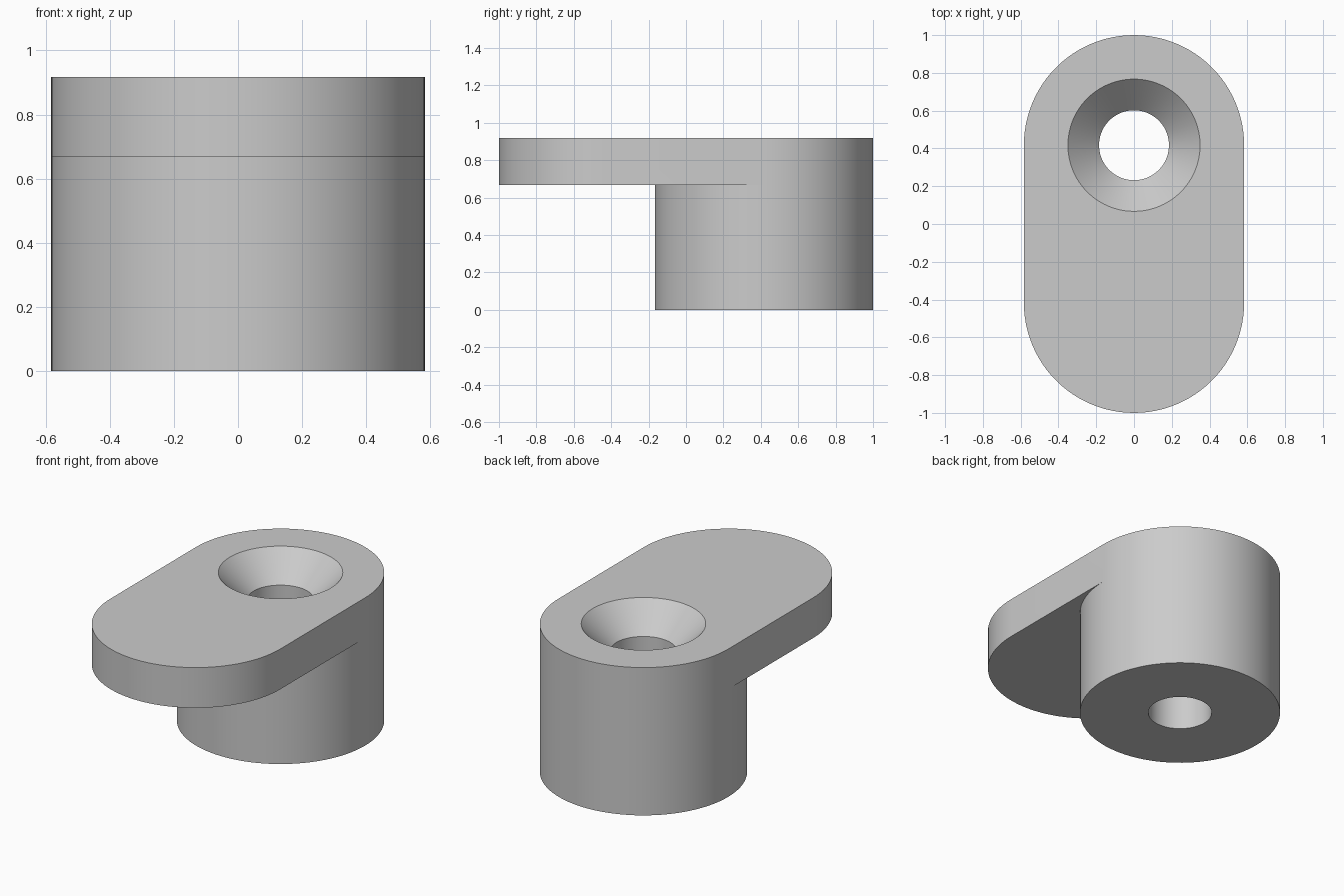
import bpy, bmesh
from math import cos, sin, pi, radians

cube = bpy.data.objects.get("Cube")
if cube:
    bpy.data.objects.remove(cube, do_unlink=True)

N = 96                      # segments round the circle
H = N // 2                  # segments in each half
R, CY = 0.583, 0.417        # end radius and boss centre
UNDER, TOP = 0.667, 0.917   # plate underside and top
RIM, BORE = 0.35, 0.185     # countersink and bore radii

grey = bpy.data.materials.new("light_grey")
grey.use_nodes = True
colour = (0.6, 0.6, 0.6, 1)
grey.diffuse_color = colour
grey.node_tree.nodes["Principled BSDF"].inputs["Base Color"].default_value = colour

bm = bmesh.new()


def arc(radius, z, start=0, count=N, shift=0):
    """Points on a circle about the boss axis, optionally moved along y."""
    angles = [2 * pi * (start + i) / N for i in range(count)]
    return [bm.verts.new((radius * cos(a), CY + shift + radius * sin(a), z))
            for a in angles]


def bridge(a, b, closed=True):
    n = len(a)
    for i in range(n if closed else n - 1):
        j = (i + 1) % n
        bm.faces.new((a[i], a[j], b[j], b[i]))


# Round boss with a bore and a countersink
boss_base = arc(R, 0)
boss_top = arc(R, UNDER)
bore_base = arc(BORE, 0)
bore_top = arc(BORE, TOP - (RIM - BORE))
rim = arc(RIM, TOP)
bridge(boss_base, boss_top)
bridge(bore_base, boss_base)
bridge(bore_top, bore_base)
bridge(rim, bore_top)

# Slot-shaped plate: rear half follows the boss, front half is moved forward
rear_low = boss_top[:H + 1]
rear_high = arc(R, TOP, 0, H + 1)
front_low = arc(R, UNDER, H, H + 1, -2 * CY)
front_high = arc(R, TOP, H, H + 1, -2 * CY)
bridge(rear_low + front_low, rear_high + front_high)

# Plate underside in front of the boss
bridge(front_low, boss_top[H:] + boss_top[:1], closed=False)

# Plate top round the countersink
bridge(rear_high, rim[:H + 1], closed=False)
bridge(front_high, rim[H:] + rim[:1], closed=False)
bm.faces.new((rear_high[-1], front_high[0], rim[H]))
bm.faces.new((front_high[-1], rear_high[0], rim[0]))

bmesh.ops.recalc_face_normals(bm, faces=bm.faces)
mesh = bpy.data.meshes.new("mounting_bracket")
bm.to_mesh(mesh)
bm.free()
mesh.materials.append(grey)

bracket = bpy.data.objects.new("mounting_bracket", mesh)
bpy.context.collection.objects.link(bracket)
bpy.ops.object.select_all(action='DESELECT')
bracket.select_set(True)
bpy.context.view_layer.objects.active = bracket
bpy.ops.object.shade_smooth_by_angle(angle=radians(30))
